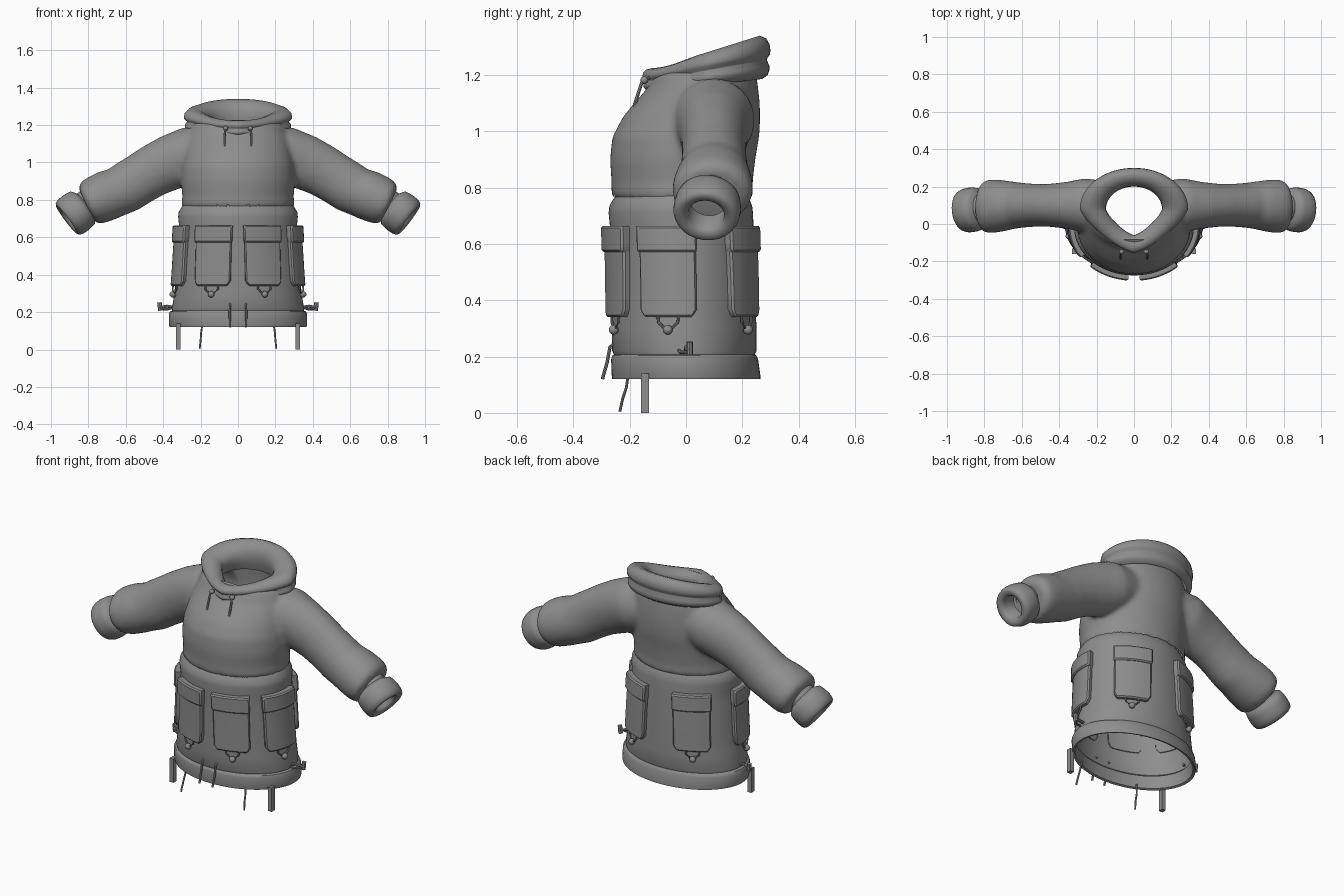
import bpy, bmesh, math
from mathutils import Vector

if "Cube" in bpy.data.objects:
    bpy.data.objects.remove(bpy.data.objects["Cube"])

cloth = bpy.data.materials.new("grey_cloth")
cloth.diffuse_color = (0.27, 0.27, 0.27, 1)
cloth.use_nodes = True
cloth.node_tree.nodes["Principled BSDF"].inputs["Base Color"].default_value = cloth.diffuse_color


def make(name, bm, angle=40):
    bmesh.ops.recalc_face_normals(bm, faces=bm.faces)
    me = bpy.data.meshes.new(name)
    bm.to_mesh(me)
    bm.free()
    me.materials.append(cloth)
    ob = bpy.data.objects.new(name, me)
    bpy.context.collection.objects.link(ob)
    smooth(ob, angle)
    return ob


def smooth(ob, angle):
    bpy.ops.object.select_all(action='DESELECT')
    ob.select_set(True)
    bpy.context.view_layer.objects.active = ob
    bpy.ops.object.shade_smooth_by_angle(angle=math.radians(angle))


def loft(bm, rings, closed=True, caps=False):
    vs = [[bm.verts.new(p) for p in r] for r in rings]
    n = len(vs[0])
    for a, b in zip(vs, vs[1:]):
        for i in range(n if closed else n - 1):
            j = (i + 1) % n
            bm.faces.new((a[i], a[j], b[j], b[i]))
    if caps:
        bm.faces.new(vs[0])
        bm.faces.new(vs[-1])


def level_ring(z, rx, y0, y1, n=64):
    c, r = (y0 + y1) / 2, (y1 - y0) / 2
    return [(rx * math.sin(k * math.tau / n), c - r * math.cos(k * math.tau / n), z) for k in range(n)]


def tube_ring(c, axis, ra, rb, n=40):
    a = Vector(axis).normalized()
    u = Vector((0, 1, 0))
    u = (u - a * u.dot(a)).normalized()
    v = a.cross(u)
    return [Vector(c) + u * ra * math.cos(k * math.tau / n) + v * rb * math.sin(k * math.tau / n)
            for k in range(n)]


def cord(name, pts, r=0.005):
    pts = [Vector(p) for p in pts]
    bm = bmesh.new()
    rings = []
    for i, p in enumerate(pts):
        d = pts[min(i + 1, len(pts) - 1)] - pts[max(i - 1, 0)]
        d.normalize()
        ref = Vector((1, 0, 0)) if abs(d.x) < 0.8 else Vector((0, 0, 1))
        u = d.cross(ref).normalized()
        v = d.cross(u)
        rings.append([p + (u * math.cos(k * math.tau / 8) + v * math.sin(k * math.tau / 8)) * r
                      for k in range(8)])
    loft(bm, rings, caps=True)
    return make(name, bm)


# Skirt with hem band: z, half width, front y, back y
SKIRT = [(.20, .345, -.25, .24), (.125, .352, -.25, .25), (.12, .366, -.262, .264), (.135, .370, -.264, .264),
         (.19, .370, -.266, .256), (.203, .364, -.262, .25), (.208, .352, -.256, .245), (.22, .353, -.262, .25),
         (.30, .340, -.264, .25), (.40, .332, -.265, .248), (.50, .326, -.266, .246), (.60, .319, -.268, .242),
         (.66, .315, -.270, .240), (.71, .320, -.275, .238), (.735, .317, -.272, .235), (.76, .302, -.258, .225),
         (.79, .285, -.240, .21)]
bm = bmesh.new()
loft(bm, [level_ring(*s) for s in SKIRT])
make("skirt", bm)

# Bodice and sleeves, fused into one soft skin
BODICE = [(.755, .285, -.245, .22), (.765, .302, -.262, .237), (.785, .303, -.266, .238), (.81, .297, -.264, .236),
          (.90, .305, -.270, .246), (.98, .302, -.262, .26), (1.05, .29, -.225, .264), (1.10, .28, -.185, .262),
          (1.15, .268, -.14, .257), (1.20, .25, -.115, .25), (1.23, .22, -.09, .23)]
# Sleeve stations: x, y, z, radius in y, radius across
SLEEVE = [(.10, .09, 1.07, .13, .13), (.26, .10, 1.04, .145, .15), (.36, .10, 1.00, .125, .148),
          (.45, .10, .957, .115, .140), (.52, .10, .915, .114, .136), (.60, .10, .865, .120, .136),
          (.64, .10, .845, .126, .130), (.70, .097, .823, .137, .134), (.76, .095, .797, .144, .130),
          (.795, .093, .783, .140, .120), (.812, .092, .775, .115, .095)]
bm = bmesh.new()
loft(bm, [level_ring(*s) for s in BODICE], caps=True)
for sx in (1, -1):
    rings = []
    for i, s in enumerate(SLEEVE):
        a, b = SLEEVE[max(i - 1, 0)], SLEEVE[min(i + 1, len(SLEEVE) - 1)]
        axis = (sx * (b[0] - a[0]), 0, b[2] - a[2])
        rings.append(tube_ring((sx * s[0], s[1], s[2]), axis, s[3], s[4]))
    loft(bm, rings, caps=True)
top = make("bodice_and_sleeves", bm)
mod = top.modifiers.new("fuse", 'REMESH')
mod.mode = 'VOXEL'
mod.voxel_size = 0.013
bpy.ops.object.modifier_apply(modifier="fuse")
mod = top.modifiers.new("soften", 'SMOOTH')
mod.factor, mod.iterations = 0.5, 10
bpy.ops.object.modifier_apply(modifier="soften")
# open the waist and neck
bm = bmesh.new()
bm.from_mesh(top.data)
cut = []
for f in bm.faces:
    c = f.calc_center_median()
    waist = c.z < .785 and f.normal.z < -.6 and abs(c.x) < .31
    neck = c.z > 1.19 and (c.x / .2) ** 2 + ((c.y - .07) / .155) ** 2 < 1
    if waist or neck:
        cut.append(f)
bmesh.ops.delete(bm, geom=cut, context='FACES')
bm.to_mesh(top.data)
bm.free()
smooth(top, 60)

# Collapsed hood: cross-section (0 outer to 1 inner, height) swept round the neck
SECTION = [(.3, -.1), (.1, 0), (.04, .12), (.04, .24), (.13, .38), (.12, .42), (.02, .52), (0, .63), (.03, .78),
           (.15, .93), (.38, 1), (.65, .93), (.87, .77), (.97, .58), (1, .35), (.95, .1), (.85, -.15)]
bm = bmesh.new()
N = 72
hood = []
for k in range(N):
    t = k * math.tau / N
    c, s = math.cos(t), math.sin(t)
    back = (s + 1) / 2
    pinch = 1 - .17 * max(0, -s) * abs(c) * 2
    outer = Vector((.29 * c * pinch, .08 + (.22 if s > 0 else .235) * s * pinch))
    inner = Vector((.15 * c * pinch, .08 + (.12 if s > 0 else .14) * s * pinch))
    zb, zt = 1.15 + .05 * back, 1.225 + .115 * back
    ring = []
    for p, h in SECTION:
        q = outer.lerp(inner, p)
        ring.append((q.x, q.y, zb + (zt - zb) * h))
    hood.append(ring)
loft(bm, hood + [hood[0]], closed=False)
bmesh.ops.remove_doubles(bm, verts=bm.verts, dist=1e-5)
make("hood_collar", bm, 60)

# Cuffs: distance along the axis, radius
CUFF = [(-.04, .078), (.025, .078), (.035, .095), (.045, .108), (.07, .113), (.10, .115), (.125, .113),
        (.145, .106), (.152, .095), (.147, .072), (.135, .062), (.06, .060)]
for sx in (1, -1):
    axis = Vector((sx * .80, -.10, -.60)).normalized()
    start = Vector((sx * .795, .085, .785))
    bm = bmesh.new()
    loft(bm, [tube_ring(start + axis * d, axis, r * 1.04, r) for d, r in CUFF])
    make("cuff", bm, 50)


def on_skirt(t, s, z, d):
    """Point on the skirt at angle t from the front, shifted s sideways and d outward."""
    for a, b in zip(SKIRT[5:], SKIRT[6:]):
        if a[0] <= z <= b[0]:
            f = (z - a[0]) / (b[0] - a[0])
            rx, y0, y1 = (a[i] + (b[i] - a[i]) * f for i in (1, 2, 3))
            break
    ry, cy = (y1 - y0) / 2, (y0 + y1) / 2
    t += s / math.hypot(rx * math.cos(t), ry * math.sin(t))
    n = Vector((math.sin(t) / rx, -math.cos(t) / ry, 0)).normalized()
    return Vector((rx * math.sin(t), cy - ry * math.cos(t), z)) + n * d


def panel(name, t, w, z0, z1, d, corner):
    """Padded cloth plate wrapped on the skirt, with trimmed lower corners."""
    e = .007
    cols = [(-1, -.006), (-1, d - e), (-1 + e / w, d)] + [(-.8 + .2 * i, d) for i in range(9)]
    cols += [(1 - e / w, d), (1, d - e), (1, -.006)]
    rows = [(z0, -.006, w - corner), (z0, d - e, w - corner), (z0 + e, d, w - corner * .6),
            (z0 + corner + e, d, w)]
    rows += [(z0 + corner + e + (z1 - z0 - corner - 2 * e) * i / 5, d, w) for i in range(1, 6)]
    rows += [(z1, d - e, w), (z1, -.006, w)]
    bm = bmesh.new()
    loft(bm, [[on_skirt(t, c * rw, z, min(cd, rd)) for c, cd in cols] for z, rd, rw in rows], closed=False)
    make(name, bm, 35)


# Six flap pockets with toggles
for deg in (24, 78, 146):
    for sx in (1, -1):
        t = sx * math.radians(deg)
        panel("pocket", t, .098, .34, .65, .024, .02)
        panel("pocket_flap", t, .101, .572, .664, .034, .003)
        bm = bmesh.new()
        bmesh.ops.create_uvsphere(bm, u_segments=16, v_segments=10, radius=.017)
        bmesh.ops.translate(bm, verts=bm.verts, vec=on_skirt(t, 0, .295, .016))
        make("toggle_ball", bm)
        cord("toggle_loop", [on_skirt(t, s, z, .012) for s, z in
                             ((-.036, .342), (-.034, .322), (-.015, .303), (.015, .303), (.034, .322), (.036, .342))],
             .005)

# Drawstrings, hem cord locks and hanging straps
for sx in (1, -1):
    cord("hood_string", [(sx * .065, -.13, 1.19), (sx * .068, -.155, 1.18), (sx * .072, -.168, 1.14),
                         (sx * .072, -.185, 1.088)], .006)
    bm = bmesh.new()
    bmesh.ops.create_uvsphere(bm, u_segments=12, v_segments=8, radius=.014)
    bmesh.ops.translate(bm, verts=bm.verts, vec=(sx * .066, -.148, 1.182))
    make("hood_eyelet", bm)
    cord("hem_string", [(sx * .042, -.255, .245), (sx * .043, -.27, .235), (sx * .044, -.28, .18),
                        (sx * .042, -.297, .12)], .006)
    cord("hanging_string", [(sx * .19, -.205, .14), (sx * .197, -.212, .09), (sx * .2, -.225, .05),
                            (sx * .205, -.235, .005)], .005)
    cord("lock_cord", [(sx * .34, .0, .225), (sx * .38, .0, .232), (sx * .425, .01, .222)], .008)
    cord("cord_lock", [(sx * .415, .013, .207), (sx * .42, .013, .252)], .012)
    cord("lock_tail", [(sx * .355, -.025, .222), (sx * .375, -.02, .215), (sx * .405, .0, .216)], .006)
    bm = bmesh.new()
    bmesh.ops.create_cube(bm, size=1)
    for v in bm.verts:
        v.co = (sx * .319 + v.co.x * .024, -.146 + v.co.y * .028, .07 + v.co.z * .14)
    make("hanging_strap", bm)
